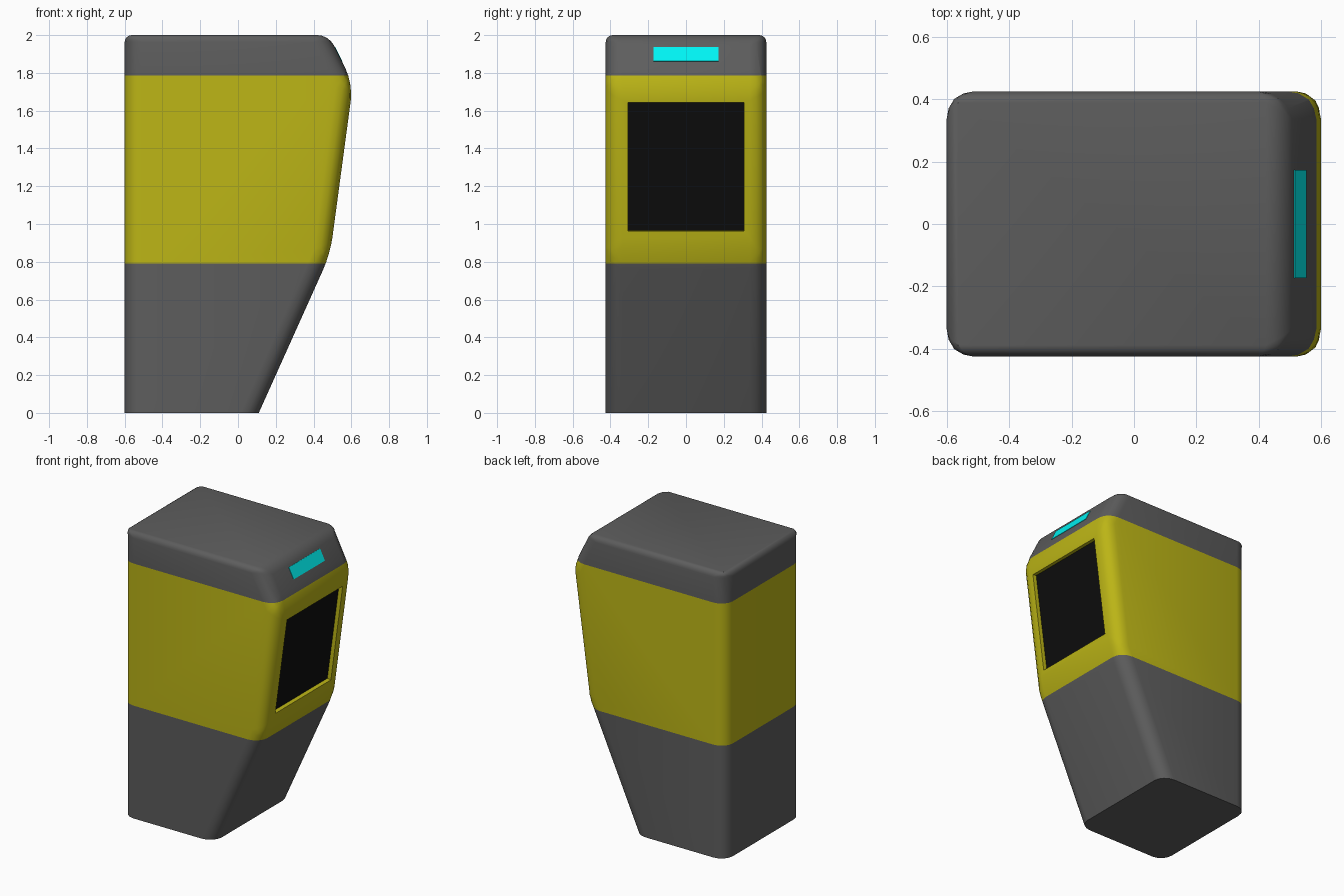
import bpy, bmesh, math
from mathutils import Vector

if "Cube" in bpy.data.objects:
    bpy.data.objects.remove(bpy.data.objects["Cube"])


def material(name, rgb):
    m = bpy.data.materials.new(name)
    m.diffuse_color = (*rgb, 1)
    m.use_nodes = True
    m.node_tree.nodes["Principled BSDF"].inputs["Base Color"].default_value = m.diffuse_color
    return m


GREY = material("dark_grey", (0.11, 0.11, 0.11))
YELLOW = material("yellow", (0.5, 0.46, 0.008))
BLACK = material("black", (0.004, 0.004, 0.004))
CYAN = material("cyan", (0.0, 0.9, 0.9))


def box(name, loc, size, tilt, mat):
    bpy.ops.mesh.primitive_cube_add(size=1, location=loc, rotation=(0, tilt, 0))
    ob = bpy.context.object
    ob.name = name
    ob.scale = size
    ob.data.materials.append(mat)
    return ob


def apply_modifier(ob, mod):
    bpy.ops.object.select_all(action='DESELECT')
    bpy.context.view_layer.objects.active = ob
    ob.select_set(True)
    bpy.ops.object.modifier_apply(modifier=mod.name)


# Housing: side profile extruded across y
profile = [(-0.6, 0), (0.11, 0), (0.488, 0.841), (0.609, 1.743), (0.48, 2), (-0.6, 2)]
HALF = 0.425
bm = bmesh.new()
face = bm.faces.new([bm.verts.new((x, -HALF, z)) for x, z in profile])
ext = bmesh.ops.extrude_face_region(bm, geom=[face])
bmesh.ops.translate(bm, vec=(0, 2 * HALF, 0),
                    verts=[v for v in ext["geom"] if isinstance(v, bmesh.types.BMVert)])
bmesh.ops.recalc_face_normals(bm, faces=bm.faces[:])

# Soft edges: wide on the uprights, narrow round the top, none at the foot
weight = bm.edges.layers.float.new("bevel_weight_edge")
for e in bm.edges:
    a, b = e.verts[0].co, e.verts[1].co
    if max(a.z, b.z) < 0.01:
        e[weight] = 0
    elif min(a.z, b.z) > 1.99:
        e[weight] = 0.65 if min(a.x, b.x) > 0 else 0.42
    else:
        e[weight] = 1
mesh = bpy.data.meshes.new("housing")
bm.to_mesh(mesh)
bm.free()
housing = bpy.data.objects.new("housing", mesh)
bpy.context.collection.objects.link(housing)
bev = housing.modifiers.new("soft_edges", 'BEVEL')
bev.limit_method = 'WEIGHT'
bev.width = 0.088
bev.segments = 4
apply_modifier(housing, bev)

# Colour bands: grey foot, yellow middle, grey cap
LOW, HIGH = 0.79, 1.785
mesh.materials.append(GREY)
mesh.materials.append(YELLOW)
bm = bmesh.new()
bm.from_mesh(mesh)
for z in (LOW, HIGH):
    bmesh.ops.bisect_plane(bm, geom=bm.verts[:] + bm.edges[:] + bm.faces[:],
                           plane_co=(0, 0, z), plane_no=(0, 0, 1))
for f in bm.faces:
    f.material_index = int(LOW < f.calc_center_median().z < HIGH)
bm.to_mesh(mesh)
bm.free()

# Screen recess cut into the leaning front
lean = math.atan2(0.609 - 0.488, 1.743 - 0.841)
normal = Vector((math.cos(lean), 0, -math.sin(lean)))
centre = Vector((0.488 + (1.302 - 0.841) * math.tan(lean), 0, 1.302))
tall = 0.68 / math.cos(lean)
DEPTH = 0.03
cutter = box("screen_cutter", centre, (2 * DEPTH, 0.615, tall), lean, YELLOW)
cutter.hide_render = True
cut = housing.modifiers.new("screen_recess", 'BOOLEAN')
cut.operation = 'DIFFERENCE'
cut.solver = 'EXACT'
cut.object = cutter
apply_modifier(housing, cut)
bpy.data.objects.remove(cutter)
bpy.ops.object.shade_smooth_by_angle(angle=math.radians(35))

# Screen panel on the recess floor
box("screen", centre - normal * (DEPTH + 0.002), (0.01, 0.613, tall - 0.002), lean, BLACK)

# Status light on the sloping brow
slope = math.atan2(0.48 - 0.609, 2 - 1.743)
z = 1.898
x = 0.609 + (z - 1.743) * math.tan(slope)
box("status_light", (x, 0, z), (0.006, 0.345, 0.075 / math.cos(slope)), slope, CYAN)
